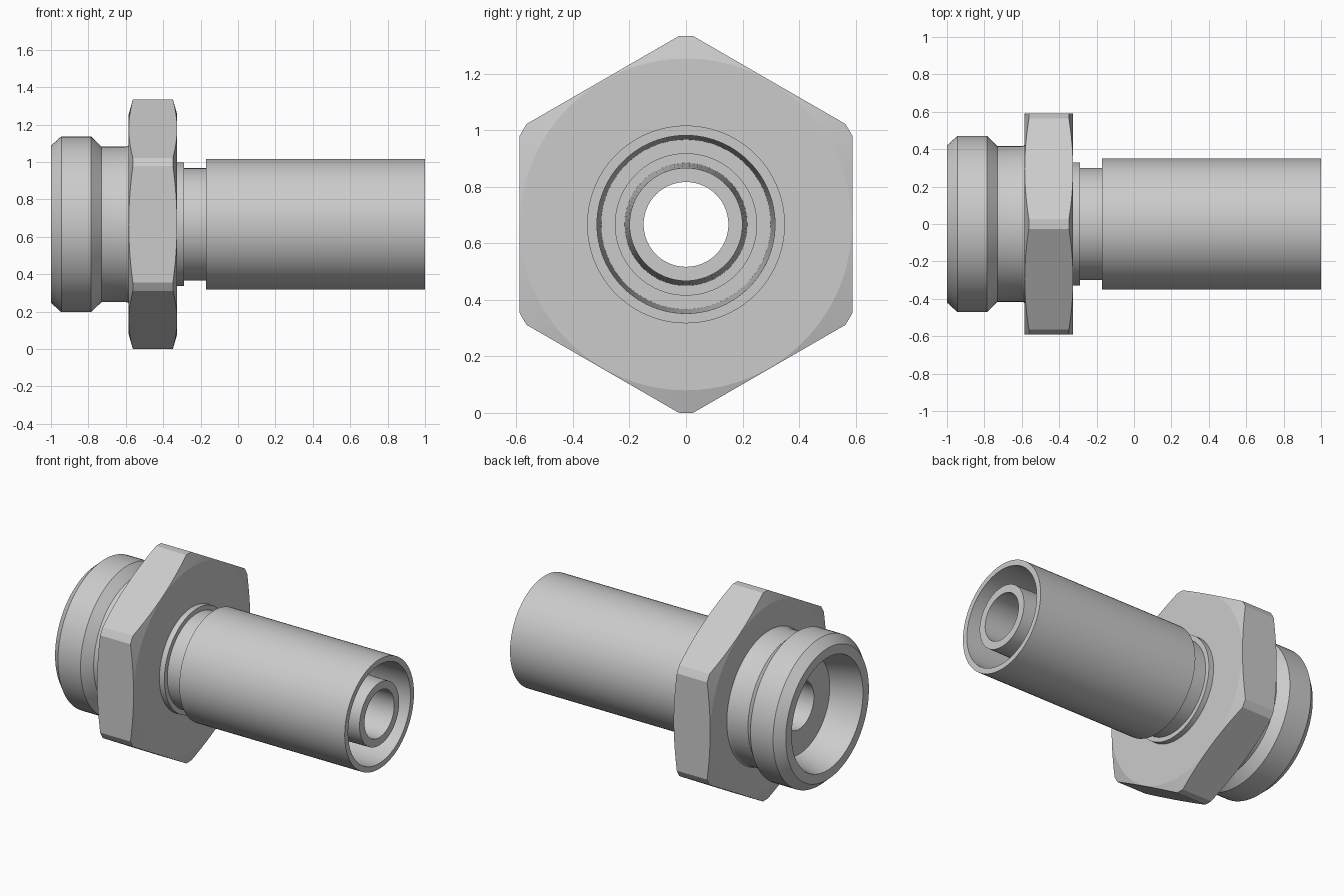
import bpy, bmesh
from math import sin, cos, pi, radians
from mathutils import Matrix

cube = bpy.data.objects.get("Cube")
if cube:
    bpy.data.objects.remove(cube)

AXIS_Z = 0.667

steel = bpy.data.materials.new("light grey steel")
steel.use_nodes = True
colour = (0.6, 0.6, 0.6, 1)
steel.diffuse_color = colour
steel.node_tree.nodes["Principled BSDF"].inputs["Base Color"].default_value = colour


def make_object(name, bm):
    bmesh.ops.recalc_face_normals(bm, faces=bm.faces)
    mesh = bpy.data.meshes.new(name)
    bm.to_mesh(mesh)
    bm.free()
    mesh.materials.append(steel)
    obj = bpy.data.objects.new(name, mesh)
    obj.location.z = AXIS_Z
    bpy.context.collection.objects.link(obj)
    return obj


def revolve(name, profile, steps=96):
    """Turn a closed (x, radius) profile around the x axis."""
    bm = bmesh.new()
    rings = []
    for i in range(steps):
        a = 2 * pi * i / steps
        rings.append([bm.verts.new((x, r * sin(a), r * cos(a))) for x, r in profile])
    n = len(profile)
    for i in range(steps):
        a, b = rings[i], rings[(i + 1) % steps]
        for j in range(n):
            k = (j + 1) % n
            bm.faces.new((a[j], a[k], b[k], b[j]))
    return make_object(name, bm)


def smooth(obj, angle):
    bpy.ops.object.select_all(action="DESELECT")
    obj.select_set(True)
    bpy.context.view_layer.objects.active = obj
    bpy.ops.object.shade_smooth_by_angle(angle=radians(angle))


# Turned body: threaded end, collar, and inner nipple with through bore
fillet = [(-0.60 + 0.02 * sin(t), 0.436 - 0.02 * cos(t))
          for t in (0, pi / 8, pi / 4, 3 * pi / 8, pi / 2)]
body = revolve("fitting_body", [
    (-1, 0.36), (-1, 0.42), (-0.945, 0.47), (-0.785, 0.47), (-0.73, 0.416),
    *fillet, (-0.58, 0.33), (-0.29, 0.33), (-0.29, 0.30), (-0.12, 0.30),
    (-0.12, 0.217), (1, 0.20), (1, 0.15), (-0.8, 0.15), (-0.8, 0.31)])
smooth(body, 30)

# Crimp sleeve around the nipple
sleeve = revolve("crimp_sleeve", [
    (-0.17, 0.25), (-0.17, 0.35), (1, 0.35), (1, 0.315), (-0.1, 0.30), (-0.1, 0.25)])
smooth(sleeve, 30)

# Hexagon collar, its corners chamfered by a turned shape
bm = bmesh.new()
corner = 0.59 / cos(pi / 6)
ends = [[bm.verts.new((x, corner * sin(k * pi / 3), corner * cos(k * pi / 3)))
         for k in range(6)] for x in (-0.7, -0.2)]
for end in ends:
    bm.faces.new(end)
for k in range(6):
    m = (k + 1) % 6
    bm.faces.new((ends[0][k], ends[0][m], ends[1][m], ends[1][k]))
hexagon = make_object("hexagon_collar", bm)

trimmer = revolve("chamfer_trimmer", [
    (-0.585, 0.25), (-0.585, 0.587), (-0.562, 0.667),
    (-0.348, 0.667), (-0.325, 0.587), (-0.325, 0.25)], 144)
trimmer.hide_render = True

trim = hexagon.modifiers.new("trim", "BOOLEAN")
trim.operation = "INTERSECT"
trim.solver = "EXACT"
trim.object = trimmer
bpy.ops.object.select_all(action="DESELECT")
hexagon.select_set(True)
bpy.context.view_layer.objects.active = hexagon
bpy.ops.object.modifier_apply(modifier="trim")
bpy.data.objects.remove(trimmer)
smooth(hexagon, 8)
